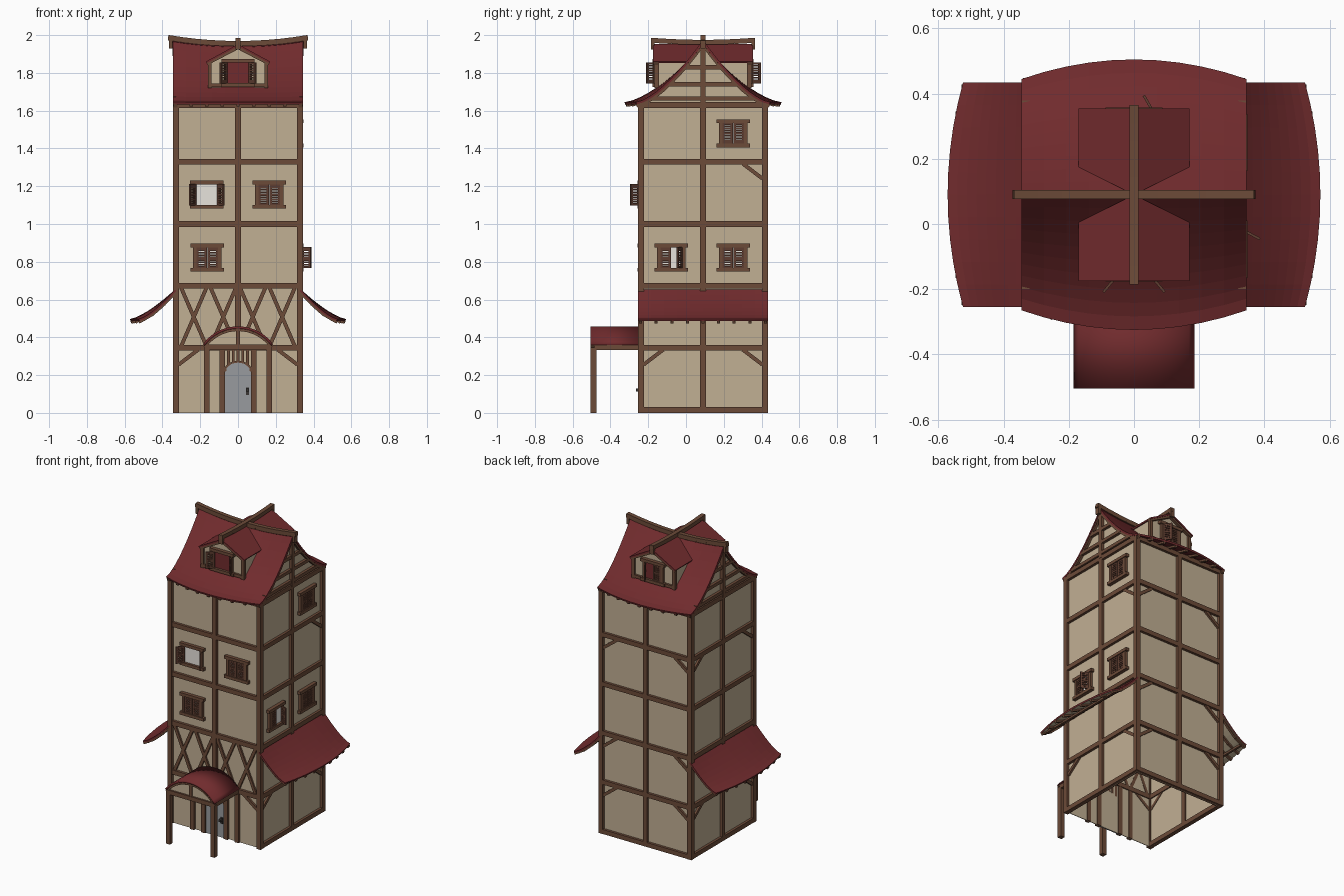
import bpy, bmesh, math
from mathutils import Vector, Matrix

if "Cube" in bpy.data.objects:
    bpy.data.objects.remove(bpy.data.objects["Cube"])


def mat(name, hexcol):
    lin = [(int(hexcol[i:i + 2], 16) / 255) ** 2.2 for i in (0, 2, 4)]
    m = bpy.data.materials.new(name)
    m.diffuse_color = (*lin, 1)
    m.use_nodes = True
    m.node_tree.nodes["Principled BSDF"].inputs["Base Color"].default_value = m.diffuse_color
    return m


PLASTER = mat("plaster", "C0AE92")
RED = mat("roof_red", "702F31")
WOOD = mat("timber_brown", "6C4C3B")
SHUT = mat("shutter_brown", "5F4034")
GREY = mat("door_grey", "979A9D")
PALE = mat("window_pale", "EFEBE4")
DARK = mat("handle_dark", "3C3836")

CY = 0.09      # centre line of the tower in y
H = 0.328      # half width to the timber frame
FLOORS = (0.345, 0.673, 1.0, 1.33, 1.63)
FACE = [Matrix.Translation((0, CY, 0)) @ Matrix.Rotation(i * math.pi / 2, 4, 'Z') for i in range(4)]
I4 = Matrix.Identity(4)


def finish(name, bm, mats):
    me = bpy.data.meshes.new(name)
    bm.to_mesh(me)
    bm.free()
    for m in mats:
        me.materials.append(m)
    ob = bpy.data.objects.new(name, me)
    bpy.context.collection.objects.link(ob)
    return ob


def bars(name, material, items, M=I4):
    """Boxes running from p to q with section w (sideways) by h."""
    bm = bmesh.new()
    for p, q, w, h in items:
        p, q = Vector(p), Vector(q)
        d = q - p
        n = d.normalized()
        x = n.cross(Vector((0, 1, 0)) if abs(n.z) > 0.95 else Vector((0, 0, 1))).normalized()
        R = Matrix((x, n.cross(x), n)).transposed().to_4x4()
        S = Matrix.Diagonal((w, h, d.length, 1))
        bmesh.ops.create_cube(bm, size=1, matrix=M @ Matrix.Translation((p + q) / 2) @ R @ S)
    return finish(name, bm, [material])


def sheet(name, fn, nu, nt, mats, thick):
    """Curved sheet over u in -1..1 and t in 0..1, thickened downwards."""
    bm = bmesh.new()
    g = [[bm.verts.new(fn(-1 + 2 * i / nu, j / nt)) for j in range(nt + 1)] for i in range(nu + 1)]
    for i in range(nu):
        for j in range(nt):
            bm.faces.new((g[i][j], g[i + 1][j], g[i + 1][j + 1], g[i][j + 1]))
    bm.normal_update()
    if sum(f.normal.z for f in bm.faces) < 0:
        bmesh.ops.reverse_faces(bm, faces=bm.faces)
    ob = finish(name, bm, mats)
    if thick:
        s = ob.modifiers.new("thickness", 'SOLIDIFY')
        s.thickness, s.offset = thick, -1
        s.material_offset = len(mats) - 1
    return ob


def plate(name, pts, depth, material, M=I4):
    """Flat outline in x,z extruded along y."""
    bm = bmesh.new()
    f = bm.faces.new([bm.verts.new((x, y, z)) for x, y, z in pts])
    r = bmesh.ops.extrude_face_region(bm, geom=[f])
    bmesh.ops.translate(bm, vec=(0, depth, 0), verts=[v for v in r['geom'] if isinstance(v, bmesh.types.BMVert)])
    bmesh.ops.recalc_face_normals(bm, faces=bm.faces)
    bm.transform(M)
    return finish(name, bm, [material])


# Plaster walls, open below
for i, side in enumerate(("front", "right", "back", "left")):
    w = 0.325
    plate(side + "_wall", [(-w, -w, 0), (w, -w, 0), (w, -w, 1.64), (-w, -w, 1.64)], 0.004, PLASTER, FACE[i])
    # Timber frame of this side
    fr = [((-H, -H, 0), (-H, -H, 1.64), .031, .031),
          ((0, -H, 0.345 if i == 0 else 0), (0, -H, 1.64), .03, .028)]
    fr += [((-H, -H, z), (H, -H, z), .028, .03) for z in FLOORS]
    if i:
        fr.append(((-H, -H, .015), (H, -H, .015), .028, .03))
    both = {0: [.345], 1: [.345], 2: [.345, .673, 1.33], 3: [.345, 1.33]}[i]
    br = [(s, z) for z in both for s in (-1, 1)] + ([(1, 1.33)] if i == 1 else [])
    fr += [((s * .315, -H, z - .09), (s * .21, -H, z - .01), .02, .02) for s, z in br]
    bars(side + "_timber_frame", WOOD, fr, FACE[i])

# Crossed braces on the front first floor
X = []
for k in range(4):
    a = -.312 + k * .156
    X += [((a + .012, -H, .355), (a + .144, -H, .66), .018, .02),
          ((a + .144, -H, .355), (a + .012, -H, .66), .016, .02)]
bars("front_cross_braces", WOOD, X, FACE[0])


# Main roof: concave slopes, bulging eaves, sagging ridge
def roof(s):
    def fn(u, t):
        half = .355 + .06 * (1 - u * u)
        return (.345 * u, CY + s * half * t, 1.645 + (.3 + .03 * u * u) * (1 - t) ** 1.5)
    return fn


def gable_z(y):
    return 1.645 + .325 * max(0, 1 - abs(y) / .355) ** 1.5


for s, side in ((-1, "front"), (1, "back")):
    f = roof(s)
    sheet(side + "_main_roof", f, 10, 10, [RED], .012)
    raf = []
    for k in range(9):
        u = -.96 + k * .24
        p, q = Vector(f(u, .78)), Vector(f(u, .985))
        raf.append((p - Vector((0, 0, .022)), q - Vector((0, 0, .016)), .018, .018))
    bars(side + "_eave_rafters", WOOD, raf)

# Gable ends with timbers
for s, side in ((-1, "left"), (1, "right")):
    sheet(side + "_gable", lambda u, t: (s * .325, CY + .325 * u, 1.62 + t * (gable_z(.325 * u) - .012 - 1.62)),
          20, 1, [PLASTER], 0)
    x = s * .331
    tim = [((x, CY, 1.63), (x, CY, 1.95), .026, .026)]
    for z in (1.665, 1.74, 1.83):
        d = .355 * (1 - ((z - 1.645) / .325) ** (1 / 1.5)) - .01
        tim.append(((x, CY - d, z), (x, CY + d, z), .024, .022))
    for m in (-1, 1):
        for k in range(8):
            a, b = m * .35 * k / 8, m * .35 * (k + 1) / 8
            tim.append(((x, CY + a, gable_z(a) - .02), (x, CY + b, gable_z(b) - .02), .022, .018))
    bars(side + "_gable_timbers", WOOD, tim)

# Ridge beams, crossing, with upturned ends
rz = lambda x: 1.955 + .03 * (x / .36) ** 2
ry = lambda v: 1.962 + .011 * (v / .275) ** 2
rid = [((-.37 + .074 * k, CY, rz(-.37 + .074 * k)), (-.296 + .074 * k, CY, rz(-.296 + .074 * k)), .028, .028)
       for k in range(10)]
rid += [((0, CY - .275 + .055 * k, ry(-.275 + .055 * k)), (0, CY - .22 + .055 * k, ry(-.22 + .055 * k)), .028, .026)
        for k in range(10)]
rid += [((s * .357, CY, 1.93), (s * .357, CY, 1.997), .018, .028) for s in (-1, 1)]
rid += [((0, CY + s * .266, 1.925), (0, CY + s * .266, 1.984), .028, .018) for s in (-1, 1)]
bars("ridge_beams", WOOD, rid)


# Window with louvred shutters; angles are in degrees from closed
def window(name, M, left=0, right=0, pane=PALE):
    bars(name + "_frame", WOOD, [
        ((-.088, -.008, .064), (.088, -.008, .064), .026, .02),
        ((-.088, -.008, -.064), (.088, -.008, -.064), .026, .02),
        ((-.066, -.006, -.06), (-.066, -.006, .06), .018, .02),
        ((.066, -.006, -.06), (.066, -.006, .06), .018, .02)], M)
    bars(name + "_pane", pane, [((-.06, -.002, 0), (.06, -.002, 0), .006, .12)], M)
    for s, a, side in ((-1, left, "left"), (1, right, "right")):
        T = M @ Matrix.Translation((s * .058, -.01, 0)) @ Matrix.Rotation(s * math.radians(a), 4, 'Z')
        w = -s * .056
        it = [((-s * .006, 0, -.055), (-s * .006, 0, .055), .012, .008),
              ((w + s * .006, 0, -.055), (w + s * .006, 0, .055), .012, .008)]
        it += [((0, 0, z), (w, 0, z), .008, .012) for z in (-.05, 0, .05)]
        it += [((0, 0, -.038 + .0127 * k), (w, 0, -.038 + .0127 * k), .006, .0085) for k in range(7)]
        bars(name + "_" + side + "_shutter", SHUT, it, T)


def on_face(i, x, z):
    return FACE[i] @ Matrix.Translation((x, -.327, z))


window("front_upper_left_window", on_face(0, -.165, 1.155), 125, 125)
window("front_upper_right_window", on_face(0, .165, 1.155))
window("front_lower_window", on_face(0, -.163, .822))
window("right_top_window", on_face(1, .16, 1.48))
window("right_lower_back_window", on_face(1, .16, .822))
window("right_lower_front_window", on_face(1, -.168, .822), 0, 62)

# Dormers front and back
for i, side in ((0, "front"), (2, "back")):
    F = FACE[i]
    plate(side + "_dormer_body", [(-.15, -.243, 1.70), (.15, -.243, 1.70), (.15, -.243, 1.865), (0, -.243, 1.94),
                                  (-.15, -.243, 1.865)], .2, PLASTER, F)
    for s in (-1, 1):
        bm = bmesh.new()
        top = [(0, 0, 1.952), (0, -.265, 1.952), (s * .17, -.265, 1.86), (s * .17, -.085, 1.86)]
        f = bm.faces.new([bm.verts.new(F @ Vector(p)) for p in top])
        f.normal_update()
        if f.normal.z < 0:
            f.normal_flip()
        ob = finish(side + "_dormer_roof", bm, [RED])
        m = ob.modifiers.new("thickness", 'SOLIDIFY')
        m.thickness, m.offset = .01, -1
    tim = [((-.16, -.246, 1.735), (.16, -.246, 1.735), .022, .02)]
    for s in (-1, 1):
        tim += [((s * .15, -.245, 1.72), (s * .15, -.245, 1.865), .02, .022),
                ((s * .165, -.25, 1.85), (0, -.25, 1.936), .022, .02)]
    bars(side + "_dormer_timbers", WOOD, tim, F)
    window(side + "_dormer_window", F @ Matrix.Translation((0, -.246, 1.80)),
           130 if i == 0 else 60, 130 if i == 0 else 0, RED)

# Side awnings with rafters
for s, side in ((-1, "left"), (1, "right")):
    def aw(u, t):
        reach = .19 + .047 * (1 - u * u)
        return (s * (.335 + reach * t), CY + .344 * u, .497 + .155 * (1 - t) ** 1.4)
    sheet(side + "_awning", aw, 10, 8, [RED, PLASTER], .01)
    raf = []
    for k in range(9):
        u = -.96 + .24 * k
        pts = [Vector(aw(u, t)) - Vector((0, 0, .018)) for t in (0, .3, .6, .98)]
        raf += [(pts[j], pts[j + 1], .016, .016) for j in range(3)]
    raf.append(((s * .5, CY - .335, .493), (s * .5, CY + .335, .493), .014, .014))
    bars(side + "_awning_rafters", WOOD, raf)

# Door with arched head, jambs and short uprights above
arc = [(.07 * math.cos(a), -.33, .215 + .052 * math.sin(a)) for a in [math.pi * k / 12 for k in range(13)]]
plate("door", [(-.07, -.33, 0), (.07, -.33, 0)] + arc, .009, GREY, FACE[0])
dr = [((s * x, -H, 0), (s * x, -H, .335), w, .024) for s in (-1, 1) for x, w in ((.083, .028), (.165, .028))]
dr += [((x, -H, .215 + .052 * math.sqrt(1 - (x / .07) ** 2)), (x, -H, .335), .014, .016)
       for x in (-.05, -.025, 0, .025, .05)]
dr += [((*arc[k][:2], arc[k][2] + .004), (*arc[k + 1][:2], arc[k + 1][2] + .004), .014, .01) for k in range(12)]
bars("door_frame", WOOD, dr, FACE[0])
bars("door_handle", DARK, [((.05, -.355, .12), (.05, -.328, .12), .016, .016),
                           ((.05, -.334, .095), (.05, -.334, .135), .016, .006)], FACE[0])


# Porch with barrel roof
def porch(u, t):
    a = u * math.radians(58)
    k = math.cos(math.radians(58))
    return (.185 * math.sin(a) / math.sin(math.radians(58)), -.505 + .255 * t,
            .363 + .095 * (math.cos(a) - k) / (1 - k))


ob = sheet("porch_roof", porch, 16, 1, [RED], .012)
for p in ob.data.polygons:
    p.use_smooth = True
ends = [porch(-1 + k / 8, 0) for k in range(17)]
plate("porch_gable", [(x * .95, -.492, z - .012) for x, y, z in ends], .006, PLASTER)
pf = [((s * .165, -.49, 0), (s * .165, -.49, .35), .03, .03) for s in (-1, 1)]
pf += [((s * .165, -.505, .347), (s * .165, -.24, .347), .03, .028) for s in (-1, 1)]
pf += [((-.18, -.49, .347), (.18, -.49, .347), .028, .028), ((0, -.493, .35), (0, -.493, .44), .02, .016)]
pf += [((ends[k][0] * .96, -.494, ends[k][2] - .018), (ends[k + 1][0] * .96, -.494, ends[k + 1][2] - .018), .018, .014)
       for k in range(16)]
bars("porch_frame", WOOD, pf)
